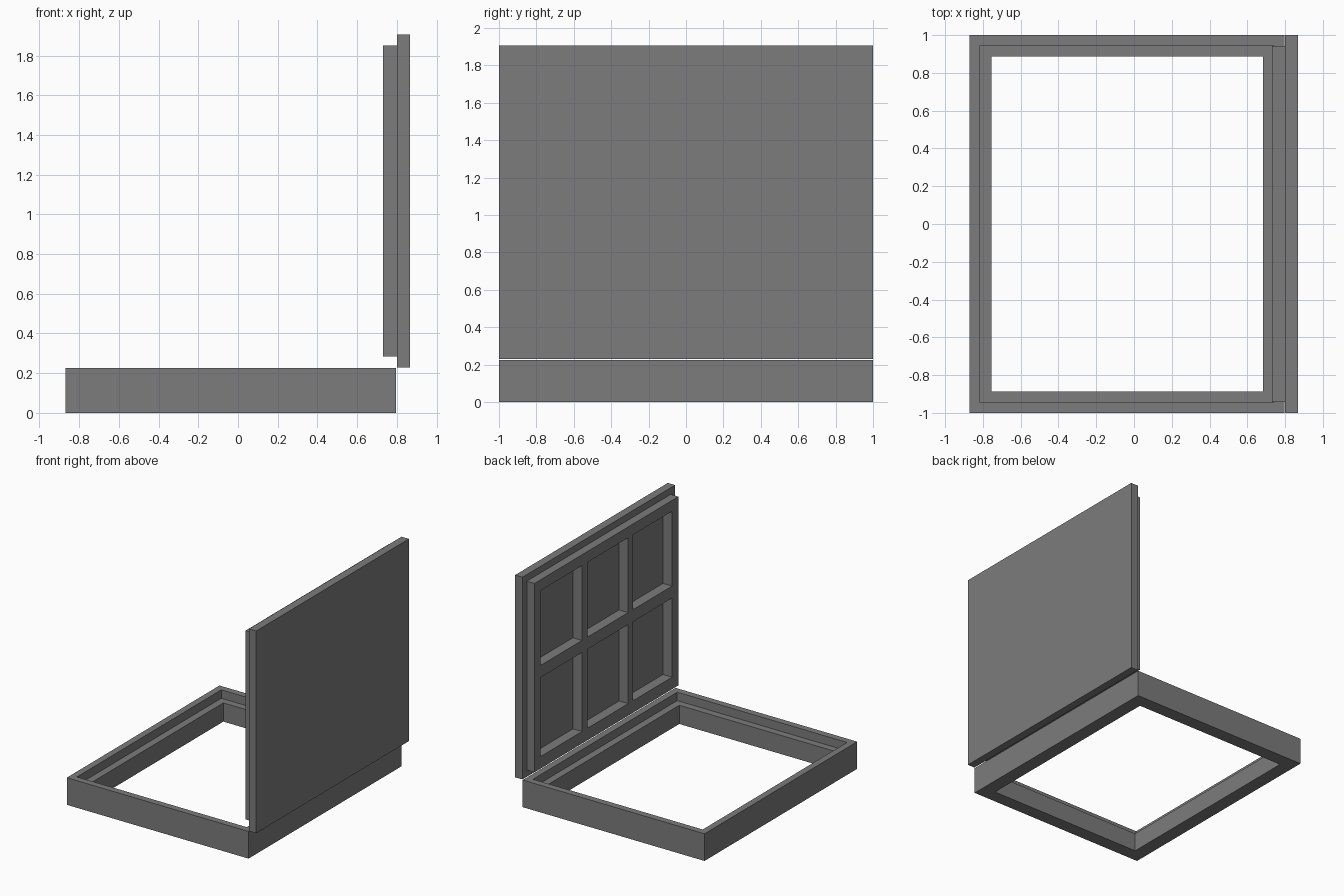
import bpy
import bmesh

cube = bpy.data.objects.get("Cube")
if cube:
    bpy.data.objects.remove(cube, do_unlink=True)

grey = bpy.data.materials.new("plain_grey")
grey.use_nodes = True
colour = (0.2, 0.2, 0.2, 1)
grey.diffuse_color = colour
grey.node_tree.nodes["Principled BSDF"].inputs["Base Color"].default_value = colour


def finish(bm, name):
    bmesh.ops.recalc_face_normals(bm, faces=bm.faces)
    mesh = bpy.data.meshes.new(name)
    bm.to_mesh(mesh)
    bm.free()
    mesh.materials.append(grey)
    obj = bpy.data.objects.new(name, mesh)
    bpy.context.collection.objects.link(obj)
    return obj


def bridge(bm, a, b):
    for i in range(len(a)):
        j = (i + 1) % len(a)
        bm.faces.new((a[i], a[j], b[j], b[i]))


# Base frame: rectangular rings joined around a stepped section
TOP, LEDGE = 0.225, 0.155
outer = (-0.87, 0.797, 1.0)
rebate = (-0.815, 0.742, 0.945)
hole = (-0.755, 0.682, 0.886)
section = [(outer, 0), (outer, TOP), (rebate, TOP),
           (rebate, LEDGE), (hole, LEDGE), (hole, 0)]
bm = bmesh.new()
rings = []
for (x0, x1, y), z in section:
    corners = ((x0, -y), (x1, -y), (x1, y), (x0, y))
    rings.append([bm.verts.new((px, py, z)) for px, py in corners])
for i, ring in enumerate(rings):
    bridge(bm, ring, rings[(i + 1) % len(rings)])
finish(bm, "base_frame")

# Open lid: inner panel laid out as a grid of ribs and pockets
INNER, STEP, BACK, POCKET = 0.73, 0.80, 0.867, 0.083
ys = [-0.942, -0.86, -0.35, -0.285, 0.25, 0.32, 0.86, 0.942]
zs = [0.285, 0.385, 1.04, 1.14, 1.76, 1.85]
bm = bmesh.new()
grid = [[bm.verts.new((INNER, y, z)) for z in zs] for y in ys]
pockets = []
for i in range(len(ys) - 1):
    for j in range(len(zs) - 1):
        face = bm.faces.new((grid[i][j], grid[i][j + 1],
                             grid[i + 1][j + 1], grid[i + 1][j]))
        if i % 2 and j % 2:
            pockets.append(face)

# Panel outline, walked once round
rim = ([row[0] for row in grid] + grid[-1][1:]
       + [row[-1] for row in reversed(grid[:-1])] + grid[0][-2:0:-1])

# Sink the pockets
for face in pockets:
    mouth = list(face.verts)
    floor = [bm.verts.new((INNER + POCKET, v.co.y, v.co.z)) for v in mouth]
    bm.faces.remove(face)
    bridge(bm, mouth, floor)
    bm.faces.new(floor)

# Panel sides, surrounding lip and back plate
widen_y = {ys[0]: -1.0, ys[-1]: 1.0}
widen_z = {zs[0]: 0.229, zs[-1]: 1.905}


def snap(value, table):
    for key, wide in table.items():
        if abs(value - key) < 0.001:
            return wide
    return value


def copy_rim(x, widen):
    return [bm.verts.new((x,
                          snap(v.co.y, widen_y) if widen else v.co.y,
                          snap(v.co.z, widen_z) if widen else v.co.z))
            for v in rim]


loops = [rim, copy_rim(STEP, False), copy_rim(STEP, True), copy_rim(BACK, True)]
for a, b in zip(loops, loops[1:]):
    bridge(bm, a, b)
bm.faces.new(loops[-1])
finish(bm, "panelled_lid")
